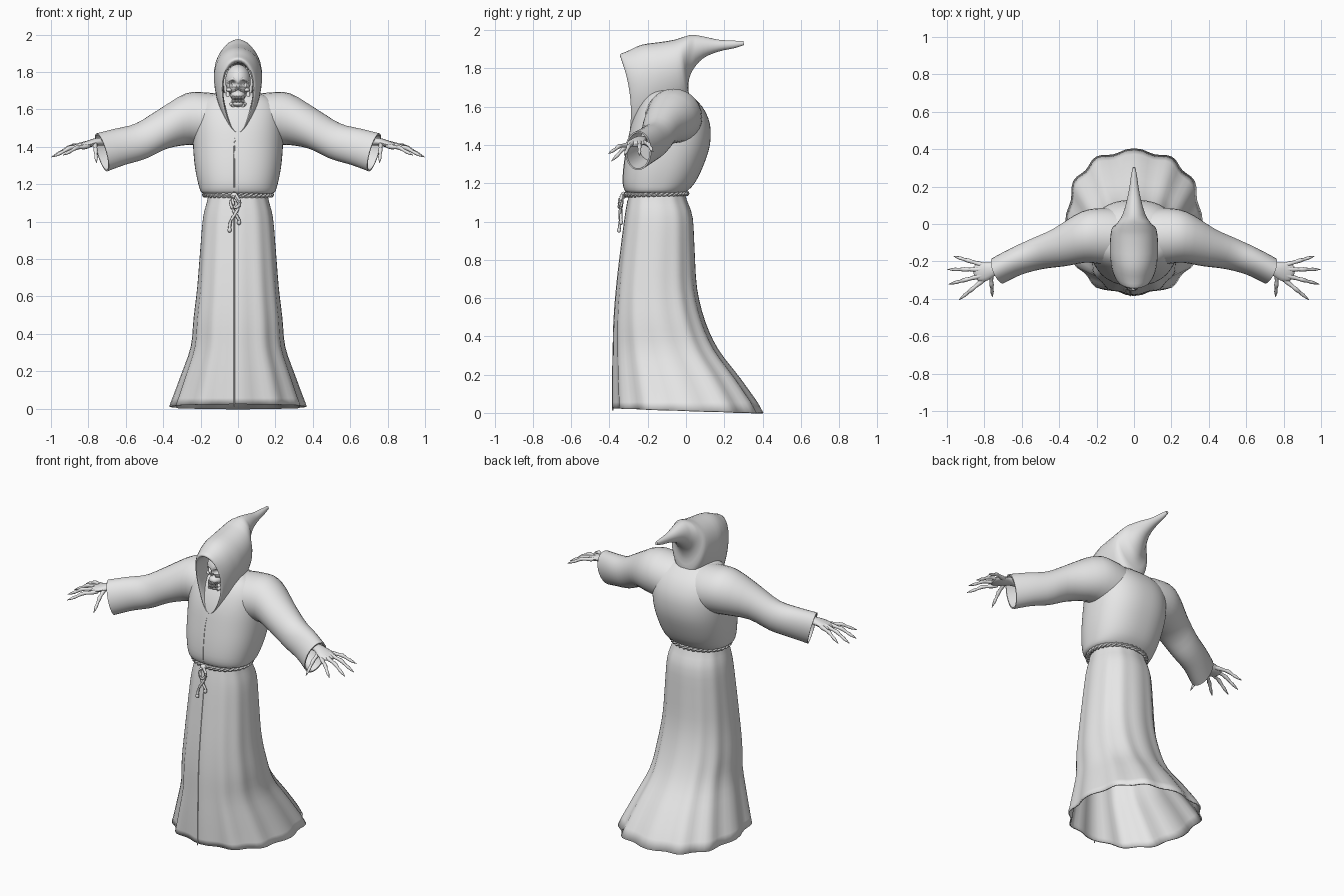
import bpy, bmesh, math
from mathutils import Vector as V

if "Cube" in bpy.data.objects:
    bpy.data.objects.remove(bpy.data.objects["Cube"])

grey = bpy.data.materials.new("stone_grey")
grey.diffuse_color = (0.8, 0.8, 0.8, 1)
grey.use_nodes = True
grey.node_tree.nodes["Principled BSDF"].inputs["Base Color"].default_value = grey.diffuse_color


def finish(name, bm, mirror=False, angle=50, thick=0):
    bmesh.ops.recalc_face_normals(bm, faces=bm.faces)
    me = bpy.data.meshes.new(name)
    bm.to_mesh(me)
    bm.free()
    ob = bpy.data.objects.new(name, me)
    bpy.context.collection.objects.link(ob)
    me.materials.append(grey)
    bpy.ops.object.select_all(action='DESELECT')
    ob.select_set(True)
    bpy.context.view_layer.objects.active = ob
    bpy.ops.object.shade_smooth_by_angle(angle=math.radians(angle))
    if thick:
        m = ob.modifiers.new("thickness", 'SOLIDIFY')
        m.thickness, m.offset = thick, -1
    if mirror:
        ob.modifiers.new("mirror", 'MIRROR')
    return ob


def smooth(rows, k=3):
    """Catmull-Rom interpolation through rows of numbers."""
    out, n = [], len(rows)
    for i in range(n - 1):
        a, b, c, d = (rows[max(0, min(n - 1, j))] for j in (i - 1, i, i + 1, i + 2))
        for s in range(k):
            t = s / k
            out.append([0.5 * (2 * q + (r - p) * t + (2 * p - 5 * q + 4 * r - w) * t * t
                               + (3 * q - p - 3 * r + w) * t ** 3)
                        for p, q, r, w in zip(a, b, c, d)])
    return out + [list(rows[-1])]


def loft(bm, rings, caps=(True, True), loop=False):
    vs = [[bm.verts.new(p) for p in r] for r in rings]
    n = len(vs[0])
    for a, b in list(zip(vs, vs[1:])) + ([(vs[-1], vs[0])] if loop else []):
        for i in range(n):
            j = (i + 1) % n
            bm.faces.new((a[i], a[j], b[j], b[i]))
    if caps[0]:
        bm.faces.new(vs[0])
    if caps[1]:
        bm.faces.new(vs[-1])


def angles(n):
    return [2 * math.pi * i / n for i in range(n)]


def spow(v, e):
    return math.copysign(abs(v) ** e, v)


def tube(bm, rows, n=8, k=3, loop=False):
    """Round tube; rows are x, y, z, radius."""
    pts = rows if loop else smooth(rows, k)
    m, rings = len(pts), []
    for i, p in enumerate(pts):
        a = pts[(i - 1) % m] if loop else pts[max(i - 1, 0)]
        b = pts[(i + 1) % m] if loop else pts[min(i + 1, m - 1)]
        t = (V(b[:3]) - V(a[:3])).normalized()
        u = t.cross(V((0, 0, 1)) if abs(t.z) < 0.9 else V((0, 1, 0))).normalized()
        w = u.cross(t)
        rings.append([V(p[:3]) + p[3] * (u * math.cos(h) + w * math.sin(h)) for h in angles(n)])
    loft(bm, rings, (not loop, not loop), loop)


def body_ring(z, rx, y0, y1, e=0.85, fold=0, n=72):
    out = []
    for h in angles(n):
        f = 1 - fold * (1 - math.cos(12 * h))
        out.append(V((rx * f * spow(math.cos(h), e),
                      (y0 + y1) / 2 + (y1 - y0) / 2 * f * spow(math.sin(h), e), z)))
    return out


# Skirt: z, half width, front y, back y
skirt = [(0.012, .368, -.385, .405), (.18, .305, -.385, .285), (.33, .253, -.382, .17),
         (.48, .238, -.378, .10), (.65, .218, -.365, .058), (.85, .202, -.342, .045),
         (1.02, .187, -.320, .035), (1.11, .165, -.305, .005), (1.16, .155, -.295, -.01)]
bm = bmesh.new()
rings = [body_ring(z, rx, a, b, .85, .010 + .018 * max(0, 1 - z)) for z, rx, a, b in smooth(skirt)]
for p in rings[0]:
    p.z = .012 - .03 * p.y
loft(bm, rings, (False, False))
finish("skirt", bm, thick=.008)

# Bloused torso
torso = [(1.15, .165, -.29, -.02), (1.155, .195, -.315, 0), (1.20, .212, -.33, .045),
         (1.29, .230, -.325, .09), (1.40, .240, -.308, .125), (1.51, .240, -.285, .125),
         (1.60, .225, -.25, .085), (1.66, .175, -.21, .02), (1.69, .10, -.17, -.04)]
bm = bmesh.new()
loft(bm, [body_ring(*r) for r in smooth(torso)])
finish("torso", bm)

# Front closing: thin raised edge following skirt and torso
bm = bmesh.new()
tube(bm, [(-.02, r[2] + .002, r[0], .004) for r in skirt[:-1]], 6)
tube(bm, [(-.02, r[2] + .002, r[0], .004) for r in torso[1:5]] + [(-.01, -.288, 1.48, .004)], 6)
finish("front_edge", bm)

# Sleeves: x, y, z, half depth, half height, lean
sleeve = [(.08, -.07, 1.53, .15, .15, 0), (.17, -.065, 1.545, .15, .145, 0),
          (.27, -.07, 1.548, .137, .138, .05), (.40, -.125, 1.495, .105, .105, .2),
          (.52, -.16, 1.43, .086, .095, .25), (.63, -.20, 1.40, .076, .097, .25),
          (.728, -.25, 1.37, .073, .102, .27)]
bm = bmesh.new()
rows = smooth(sleeve)
end = rows[-1]
rows.append(end[:3] + [end[3] - .008, end[4] - .008, end[5]])
rows.append([.60, -.19, 1.40, .06, .08, .25])
rings = []
for x, y, z, hd, hv, lean in rows:
    side, up = V((lean * 1.4, 1, 0)).normalized(), V((lean, 0, 1))
    rings.append([V((x, y, z)) + side * hd * math.cos(h) + up * hv * math.sin(h) for h in angles(28)])
loft(bm, rings)
finish("sleeves", bm, True)

# Bony hands: wrist, palm, four fingers and thumb
bm = bmesh.new()
hand = [(.60, -.19, 1.41, .026, .022), (.70, -.225, 1.425, .026, .022), (.75, -.24, 1.427, .036, .02),
        (.80, -.255, 1.415, .05, .018), (.84, -.265, 1.405, .045, .013), (.855, -.268, 1.40, .02, .006)]
rings = []
for x, y, z, w, t in smooth(hand):
    rings.append([V((x, y, z)) + V((.3, .95, 0)) * w * math.cos(h) + V((.2, 0, 1)) * t * math.sin(h)
                  for h in angles(14)])
loft(bm, rings)
fingers = [((.815, -.217, 1.412), (.965, -.172, 1.365)), ((.83, -.243, 1.412), (.997, -.243, 1.345)),
           ((.83, -.28, 1.408), (.99, -.322, 1.345)), ((.81, -.303, 1.40), (.935, -.405, 1.355)),
           ((.765, -.27, 1.415), (.757, -.39, 1.315))]
for a, b in fingers:
    a, b = V(a), V(b)
    tube(bm, [tuple(a.lerp(b, t) + V((0, 0, lift))) + (r,) for t, lift, r in
              ((-.12, 0, .011), (.08, .003, .013), (.3, .01, .0095), (.46, .014, .012),
               (.62, .008, .008), (.75, .005, .0095), (.88, .002, .006), (1, 0, .0015))], 8, 2)
finish("hands", bm, True)

# Hood: top y z, bottom y z, half width; lining, rim, crown and pointed tail
hood = [(-.13, 1.84, -.10, 1.58, .075), (-.25, 1.845, -.20, 1.53, .08), (-.325, 1.852, -.275, 1.485, .077),
        (-.345, 1.872, -.292, 1.475, .088), (-.30, 1.893, -.24, 1.475, .112), (-.23, 1.924, -.17, 1.50, .124),
        (-.13, 1.938, -.08, 1.55, .126), (-.06, 1.95, .01, 1.62, .118), (-.02, 1.962, .012, 1.72, .097),
        (.03, 1.975, .035, 1.79, .07), (.09, 1.967, .09, 1.853, .048), (.17, 1.95, .17, 1.888, .029),
        (.25, 1.945, .25, 1.905, .017), (.30, 1.942, .304, 1.922, .008)]
bm = bmesh.new()
rings = []
for ty, tz, by, bz, w in smooth(hood):
    top, bot = V((0, ty, tz)), V((0, by, bz))
    ring = []
    for h in angles(36):
        s = math.sin(h)
        p = (top + bot) / 2 + (top - bot) / 2 * s
        pinch = 1 + .22 * s if tz - bz > .2 else 1     # narrower towards the throat
        p.x = w * pinch * math.cos(h)
        p.y += .025 * math.cos(h) ** 2 if ty < -.2 else 0
        ring.append(p)
    rings.append(ring)
loft(bm, rings)
finish("hood", bm, angle=60)


def ball(bm, c, r, u=24, v=16):
    new = bmesh.ops.create_uvsphere(bm, u_segments=u, v_segments=v, radius=1)['verts']
    for q in new:
        q.co = V((q.co.x * r[0], q.co.y * r[1], q.co.z * r[2])) + V(c)
    return new


# Skull: cranium with sunken eye sockets and nose
bm = bmesh.new()
for q in ball(bm, (0, -.18, 1.752), (.068, .09, .088), 48, 40):
    if q.co.y < -.18:
        for cx, cz, sx, sz, d in ((.029, 1.737, .017, .015, .045), (-.029, 1.737, .017, .015, .045),
                                  (0, 1.702, .009, .013, .03)):
            q.co.y += d * math.exp(-(((q.co.x - cx) / sx) ** 2 + ((q.co.z - cz) / sz) ** 2) ** 2)
finish("cranium", bm)
bm = bmesh.new()
ball(bm, (0, -.215, 1.674), (.04, .052, .03))
ball(bm, (0, -.212, 1.63), (.039, .055, .02))
for s in (-1, 1):
    ball(bm, (s * .046, -.222, 1.704), (.018, .024, .012), 12, 8)
    tube(bm, [(s * .055, -.18, 1.70, .010), (s * .05, -.20, 1.64, .010), (s * .025, -.25, 1.622, .011)])
    tube(bm, [(s * .006, -.262, 1.757, .006), (s * .03, -.255, 1.762, .007), (s * .055, -.225, 1.748, .006)])
finish("jaw_and_cheekbones", bm)
bm = bmesh.new()
for row, z in enumerate((1.663, 1.645)):
    for i in range(-4, 5):
        a = i * .2
        ball(bm, (.042 * math.sin(a), -.222 - .05 * math.cos(a), z), (.0045, .005, .010), 8, 6)
finish("teeth", bm)

# Rope belt: two twisted strands, a knot and two hanging cords
bm = bmesh.new()
for ph in (0, math.pi):
    tube(bm, [(math.cos(h) * (.178 + .007 * math.cos(18 * h + ph)),
               -.155 + math.sin(h) * (.158 + .007 * math.cos(18 * h + ph)),
               1.143 + .004 * math.sin(h) + .007 * math.sin(18 * h + ph), .008) for h in angles(144)], 6, loop=True)
ball(bm, (-.02, -.325, 1.138), (.02, .016, .018), 12, 8)
for pts in ([(-.02, -.33, 1.14), (-.04, -.335, 1.10), (-.02, -.34, 1.05), (.005, -.34, 1.01), (.005, -.34, .985)],
            [(-.02, -.33, 1.14), (.005, -.338, 1.09), (-.01, -.345, 1.05), (-.04, -.345, 1.0), (-.045, -.35, .945)],
            [(-.02, -.33, 1.14), (-.03, -.345, 1.12), (-.015, -.35, 1.075), (.012, -.345, 1.10), (-.01, -.335, 1.14)]):
    tube(bm, [p + (.008,) for p in pts], 8, 4)
ball(bm, (-.045, -.35, .955), (.011, .011, .014), 10, 8)
ball(bm, (.005, -.34, .995), (.011, .011, .014), 10, 8)
finish("rope_belt", bm)
